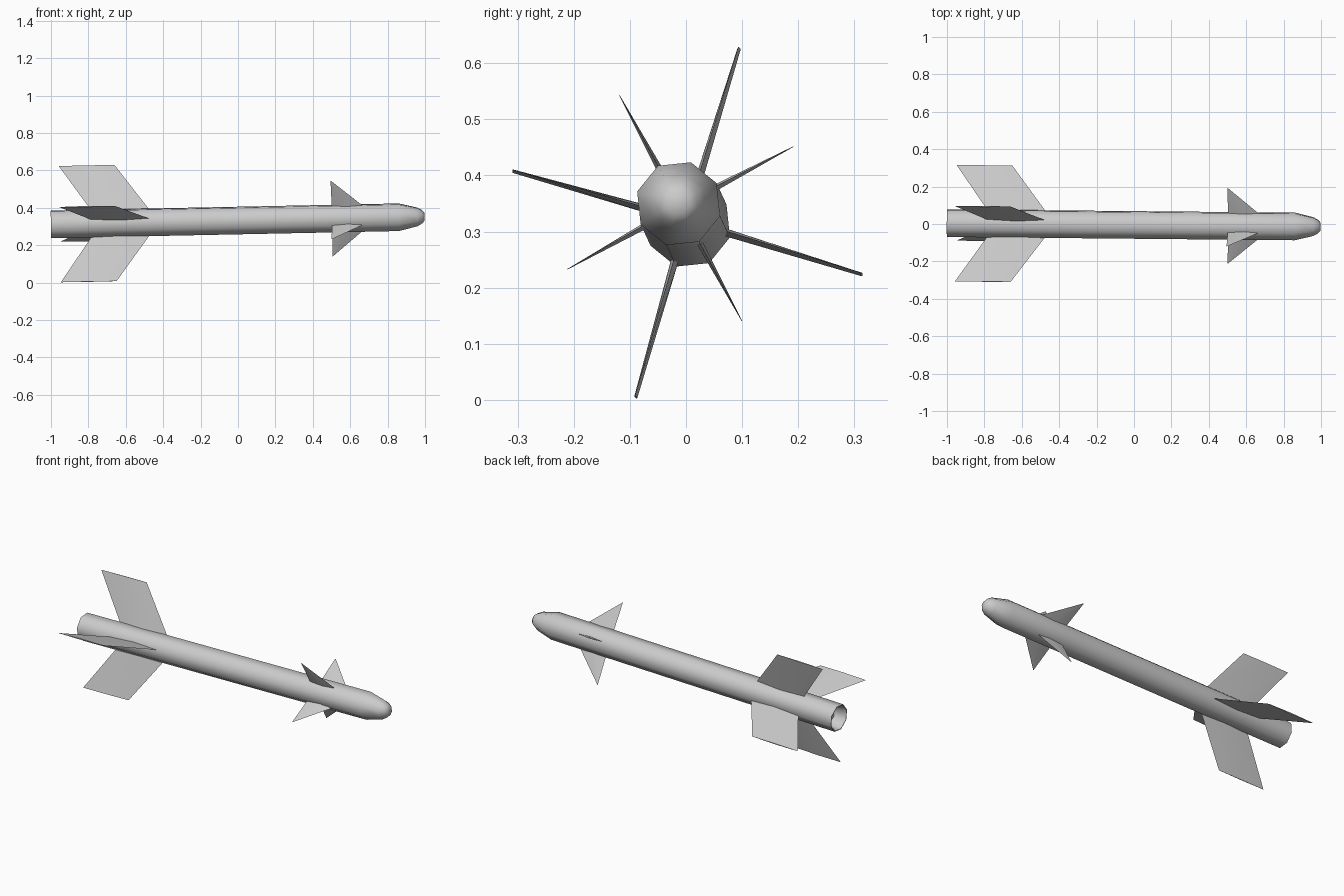
import bpy
import bmesh
from math import cos, sin, radians
from mathutils import Vector, Matrix

cube = bpy.data.objects.get("Cube")
if cube:
    bpy.data.objects.remove(cube, do_unlink=True)

GREY = (0.6, 0.6, 0.6, 1)
grey = bpy.data.materials.new("painted grey metal")
grey.use_nodes = True
grey.diffuse_color = GREY
grey.node_tree.nodes["Principled BSDF"].inputs["Base Color"].default_value = GREY

# The whole missile is pitched and yawed very slightly off the x axis
AXIS = Vector((1, -0.0095, 0.0205))
PLACE = Matrix.Translation((0, -0.005, 0.332)) @ AXIS.to_track_quat('X', 'Z').to_matrix().to_4x4()
TURN = 28.5  # angle of the first corner of the octagonal body


def around(x, r, angle, side=0.0):
    """Point at distance r from the axis, shifted sideways by side."""
    a = radians(angle)
    return Vector((x, r * cos(a) - side * sin(a), r * sin(a) + side * cos(a)))


def finish(name, bm, angle):
    bmesh.ops.recalc_face_normals(bm, faces=bm.faces)
    mesh = bpy.data.meshes.new(name)
    bm.to_mesh(mesh)
    bm.free()
    mesh.materials.append(grey)
    ob = bpy.data.objects.new(name, mesh)
    bpy.context.collection.objects.link(ob)
    ob.matrix_world = PLACE
    bpy.ops.object.select_all(action='DESELECT')
    ob.select_set(True)
    bpy.context.view_layer.objects.active = ob
    bpy.ops.object.shade_smooth_by_angle(angle=radians(angle))
    return ob


# Eight-sided body: recessed nozzle, straight tube, blunt nose
profile = [(-0.93, 0.06), (-1, 0.073), (-1, 0.077), (0.5, 0.077), (0.86, 0.077),
           (0.96, 0.052), (0.985, 0.037), (0.998, 0.022)]
bm = bmesh.new()
rings = [[bm.verts.new(around(x, r, TURN + 45 * k)) for k in range(8)] for x, r in profile]
for a, b in zip(rings, rings[1:]):
    for k in range(8):
        n = (k + 1) % 8
        bm.faces.new((a[k], a[n], b[n], b[k]))
bm.faces.new(rings[0])
bm.faces.new(rings[-1])
finish("body", bm, 55)


def fin(name, angle, root, tip, root_half, tip_half):
    """Fin with a diamond section; root and tip are (rear x, front x, radius)."""
    bm = bmesh.new()
    loops = []
    for (rear, front, r), half in ((root, root_half), (tip, tip_half)):
        mid = (rear + front) / 2
        loops.append([bm.verts.new(around(x, r, angle, s)) for x, s in
                      ((rear, 0), (mid, half), (front, 0), (mid, -half))])
    a, b = loops
    for k in range(4):
        n = (k + 1) % 4
        bm.faces.new((a[k], a[n], b[n], b[k]))
    for loop in loops:
        bm.faces.new(loop)
    finish(name, bm, 30)


for i in range(4):
    # Swept tail fins and triangular steering fins on alternating corners
    fin(f"tail_fin_{i + 1}", TURN + 45 + 90 * i,
        (-0.775, -0.465, 0.06), (-0.953, -0.655, 0.324), 0.007, 0.003)
    fin(f"steering_fin_{i + 1}", TURN + 90 * i,
        (0.503, 0.685, 0.06), (0.5, 0.503, 0.229), 0.006, 0.0005)
